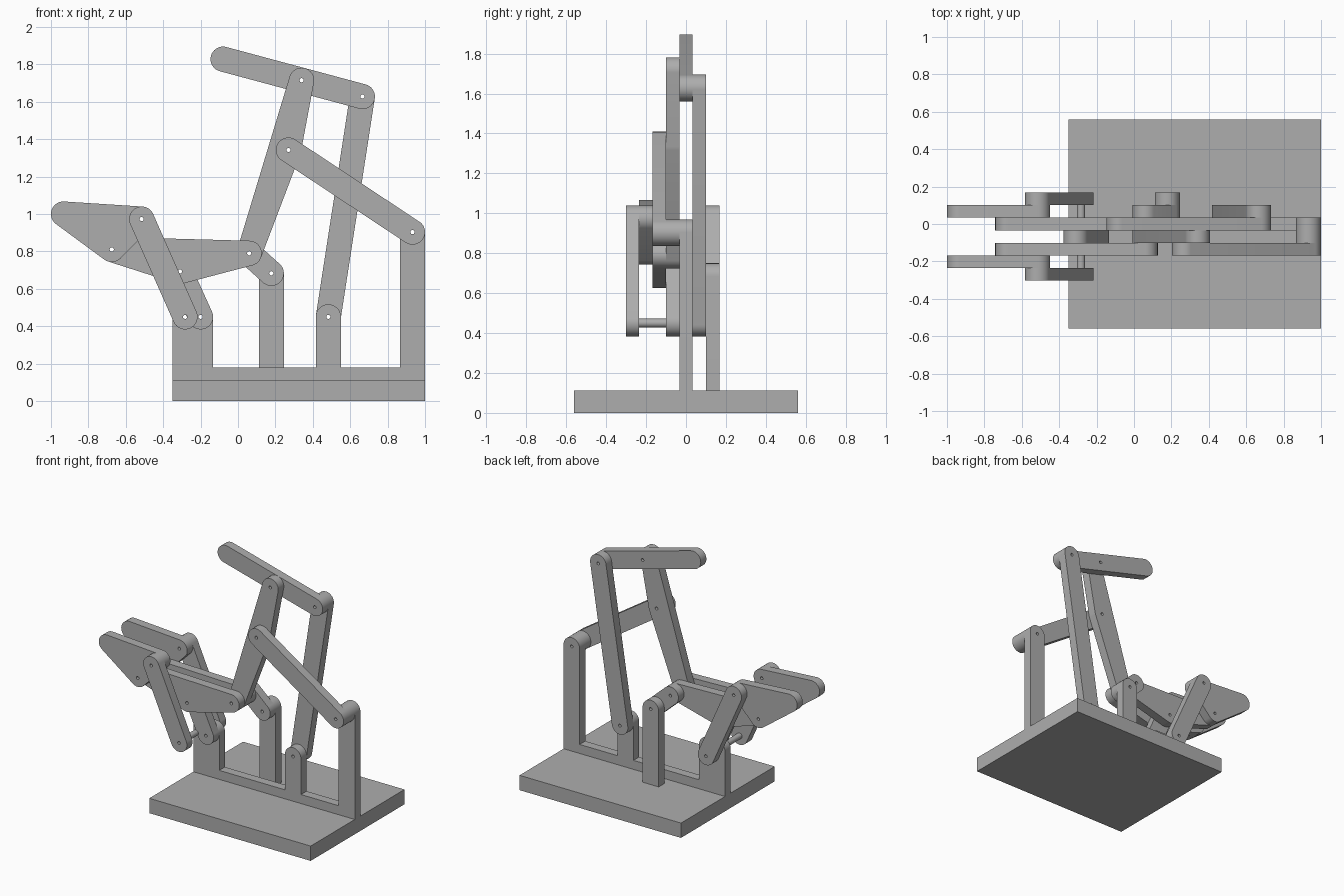
import bpy
import math
from mathutils import Vector, geometry

if "Cube" in bpy.data.objects:
    bpy.data.objects.remove(bpy.data.objects["Cube"])

GREY = bpy.data.materials.new("plain grey")
GREY.use_nodes = True
colour = (0.42, 0.42, 0.42, 1)
GREY.diffuse_color = colour
GREY.node_tree.nodes["Principled BSDF"].inputs["Base Color"].default_value = colour

R = 0.067        # rounded end of every bar
PIN = 0.022      # pivot pin
BORE = 0.011     # hole along each pin
T = 0.067        # thickness of one layer


def layer(n):
    """Front and back y of a layer; layer 0 is centred."""
    return (n - 0.5) * T, (n + 0.5) * T


def circle(centre, radius, steps=48):
    return [Vector((centre[0] + radius * math.cos(math.tau * i / steps),
                    centre[1] + radius * math.sin(math.tau * i / steps)))
            for i in range(steps)]


def hull(points):
    return [points[i] for i in geometry.convex_hull_2d(points)]


def slab(name, loops, y0, y1):
    """Extrude closed x-z loops (the later ones are holes) from y0 to y1."""
    curve = bpy.data.curves.new(name, 'CURVE')
    curve.dimensions = '2D'
    curve.fill_mode = 'BOTH'
    curve.extrude = (y1 - y0) / 2
    for loop in loops:
        spline = curve.splines.new('POLY')
        spline.points.add(len(loop) - 1)
        for point, co in zip(spline.points, loop):
            point.co = (co[0], co[1], 0, 1)
        spline.use_cyclic_u = True
    obj = bpy.data.objects.new(name, curve)
    bpy.context.collection.objects.link(obj)
    obj.location.y = (y0 + y1) / 2
    obj.rotation_euler.x = math.pi / 2
    bpy.ops.object.select_all(action='DESELECT')
    obj.select_set(True)
    bpy.context.view_layer.objects.active = obj
    bpy.ops.object.convert(target='MESH')
    obj = bpy.context.object
    obj.data.materials.clear()
    obj.data.materials.append(GREY)
    bpy.ops.object.mode_set(mode='EDIT')
    bpy.ops.mesh.select_all(action='SELECT')
    bpy.ops.mesh.remove_doubles(threshold=0.0001)
    bpy.ops.mesh.normals_make_consistent(inside=False)
    bpy.ops.object.mode_set(mode='OBJECT')
    bpy.ops.object.shade_smooth_by_angle(angle=math.radians(30))
    return obj


def bar(name, n, ends, extra_holes=(), blank=()):
    """Rounded plate around its pivots, drilled at each one not in blank."""
    outline = hull([p for e in [*ends, *extra_holes] for p in circle(e, R)]
                   if not extra_holes else [p for e in ends for p in circle(e, R)])
    holes = [circle(e, PIN) for e in [*ends, *extra_holes] if e not in blank]
    slab(name, [outline, *holes], *layer(n))


def post(name, n, pivots, bottom):
    """Upright with a flat foot and a rounded, drilled top."""
    xs = [p[0] for p in pivots]
    foot = [Vector((min(xs) - R, bottom)), Vector((max(xs) + R, bottom))]
    outline = hull(foot + [p for e in pivots for p in circle(e, R)])
    slab(name, [outline, *[circle(e, PIN) for e in pivots]], *layer(n))


def pin(name, centre, first, last):
    slab(name, [circle(centre, PIN), circle(centre, BORE)],
         layer(first)[0], layer(last)[1])


def box(name, x0, x1, z0, z1, y0, y1):
    slab(name, [[(x0, z0), (x1, z0), (x1, z1), (x0, z1)]], y0, y1)


# Pivot positions (x, z)
leg_foot, front_foot = (-0.283, 0.45), (-0.2, 0.45)
knee, leg_top, leg_tip = (-0.675, 0.81), (-0.515, 0.973), (-0.933, 1.0)
seat_low, hip = (-0.31, 0.693), (0.06, 0.79)
arm_foot, rear_foot = (0.178, 0.683), (0.483, 0.45)
back_mid, back_top = (0.27, 1.342), (0.34, 1.715)
head_tip, head_rear = (-0.08, 1.828), (0.665, 1.628)
brace_foot = (0.933, 0.903)

# Base and fixed frame
BASE, RAIL = 0.112, 0.18
box("base_plate", -0.35, 1, 0, BASE, -0.56, 0.56)
box("frame_rail", -0.35, 1, BASE, RAIL, *layer(0))
post("front_post", 0, [leg_foot, front_foot], RAIL)
post("middle_post", 0, [rear_foot], RAIL)
post("tall_post", 0, [brace_foot], RAIL)
post("side_post", 2, [arm_foot], BASE)
slab("brace_spacer", [circle(brace_foot, R), circle(brace_foot, PIN)], *layer(-1))

# Seat plates, leg rests and their links, in front and back copies
for side, seat, rest, link in (("front", -2, -3, -4), ("back", 0, 1, 2)):
    bar(f"{side}_seat_plate", seat, [hip, seat_low, knee])
    bar(f"{side}_leg_rest", rest, [leg_tip, leg_top, knee], blank=[leg_tip])
    bar(f"{side}_leg_link", link, [leg_top, leg_foot])
    pin(f"{side}_knee_pin", knee, min(seat, rest), max(seat, rest))
    pin(f"{side}_leg_pin", leg_top, min(rest, link), max(rest, link))

# Backrest, headrest and connecting links
bar("seat_link", -1, [seat_low, front_foot])
bar("backrest", -1, [hip, back_mid, back_top])
bar("headrest", 0, [head_tip, head_rear], [back_top], blank=[head_tip])
bar("rear_link", 1, [head_rear, rear_foot])
bar("back_brace", -2, [back_mid, brace_foot])
bar("hip_link", 1, [hip, arm_foot])

# Pivot pins
for name, centre, first, last in (
        ("leg_foot_rod", leg_foot, -4, 2), ("front_foot_pin", front_foot, -1, 0),
        ("seat_pin", seat_low, -2, 0), ("hip_pin", hip, -2, 1),
        ("arm_pin", arm_foot, 1, 2), ("rear_foot_pin", rear_foot, 0, 1),
        ("back_pin", back_mid, -2, -1), ("head_pin", back_top, -1, 0),
        ("head_rear_pin", head_rear, 0, 1), ("brace_pin", brace_foot, -2, 0)):
    pin(name, centre, first, last)
